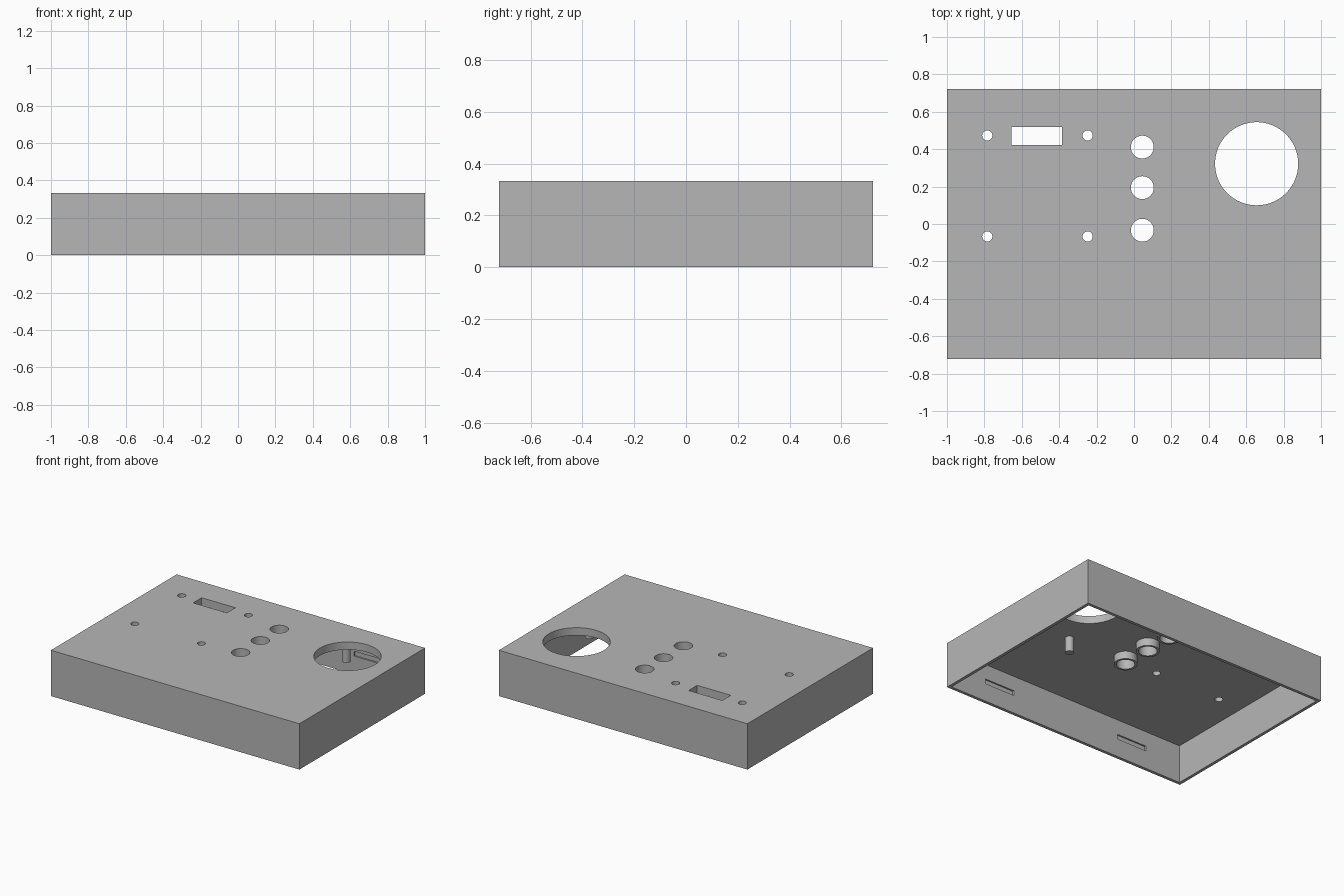
import bpy, bmesh
from mathutils import Matrix, Vector

cube = bpy.data.objects.get("Cube")
if cube:
    bpy.data.objects.remove(cube, do_unlink=True)

MM = 1 / 90                      # one millimetre in scene units
W, D, H, WALL, PLATE = 180, 130, 30, 2, 5
CEIL = H - PLATE

grey = bpy.data.materials.new("light grey plastic")
grey.use_nodes = True
grey.diffuse_color = (0.47, 0.47, 0.47, 1)
grey.node_tree.nodes["Principled BSDF"].inputs["Base Color"].default_value = grey.diffuse_color


def box(bm, x0, x1, y0, y1, z0, z1):
    size = Vector((x1 - x0, y1 - y0, z1 - z0))
    mid = Vector((x0 + x1, y0 + y1, z0 + z1)) / 2
    bmesh.ops.create_cube(bm, size=1, matrix=Matrix.Translation(mid) @ Matrix.Diagonal(size).to_4x4())


def rod(bm, x, y, r, z0, z1, sides=48):
    bmesh.ops.create_cone(bm, cap_ends=True, segments=sides, radius1=r, radius2=r,
                          depth=z1 - z0, matrix=Matrix.Translation((x, y, (z0 + z1) / 2)))


def finish(bm, name):
    bmesh.ops.scale(bm, vec=(MM, MM, MM), verts=bm.verts)
    mesh = bpy.data.meshes.new(name)
    bm.to_mesh(mesh)
    bm.free()
    mesh.materials.append(grey)
    obj = bpy.data.objects.new(name, mesh)
    bpy.context.collection.objects.link(obj)
    return obj


def cut(obj, cutter):
    mod = obj.modifiers.new("cut", "BOOLEAN")
    mod.operation, mod.solver, mod.object = "DIFFERENCE", "EXACT", cutter
    bpy.context.view_layer.objects.active = obj
    bpy.ops.object.modifier_apply(modifier=mod.name)


def smooth(obj):
    bpy.ops.object.select_all(action="DESELECT")
    obj.select_set(True)
    bpy.context.view_layer.objects.active = obj
    bpy.ops.object.shade_smooth_by_angle()


BUTTONS = [(4, 37), (4, 17.5), (4, -3)]

# Case: a tray open at the bottom
bm = bmesh.new()
box(bm, -W / 2, W / 2, -D / 2, D / 2, 0, H)
case = finish(bm, "case")

bm = bmesh.new()
box(bm, -W / 2 + WALL, W / 2 - WALL, -D / 2 + WALL, D / 2 - WALL, -5, CEIL)
cavity = finish(bm, "cavity_cutter")

# Openings through the top plate
bm = bmesh.new()
rod(bm, 59, 29, 20, CEIL - 2, H + 5, 96)
for x, y in BUTTONS:
    rod(bm, x, y, 5.5, 10, H + 5)
for x in (-70.6, -22.3):
    for y in (42.6, -6):
        rod(bm, x, y, 2.45, CEIL - 2, H + 5, 32)
box(bm, -59, -34.6, 37.9, 46.7, CEIL - 2, H + 5)
openings = finish(bm, "openings_cutter")

# Shallow catch slots inside the front and back walls
bm = bmesh.new()
for x in (-51, 51):
    for side in (-1, 1):
        y = side * (D / 2 - WALL)
        box(bm, x - 11, x + 11, y - 1, y + 1, 12, 15.2)
slots = finish(bm, "slots_cutter")

# Collars under the button holes
bm = bmesh.new()
for x, y in BUTTONS:
    rod(bm, x, y, 7, CEIL - 5, CEIL + 1)
collars = finish(bm, "button_collars")

# Mounting posts around the large opening
bm = bmesh.new()
for x in (43.8, 75):
    for y in (-7.2, 49.5):
        rod(bm, x, y, 2.6, CEIL - 10, CEIL + 1, 32)
posts = finish(bm, "mounting_posts")

for cutter in (cavity, openings, slots):
    cut(case, cutter)
cut(collars, openings)
for cutter in (cavity, openings, slots):
    bpy.data.objects.remove(cutter, do_unlink=True)
for obj in (case, collars, posts):
    smooth(obj)
